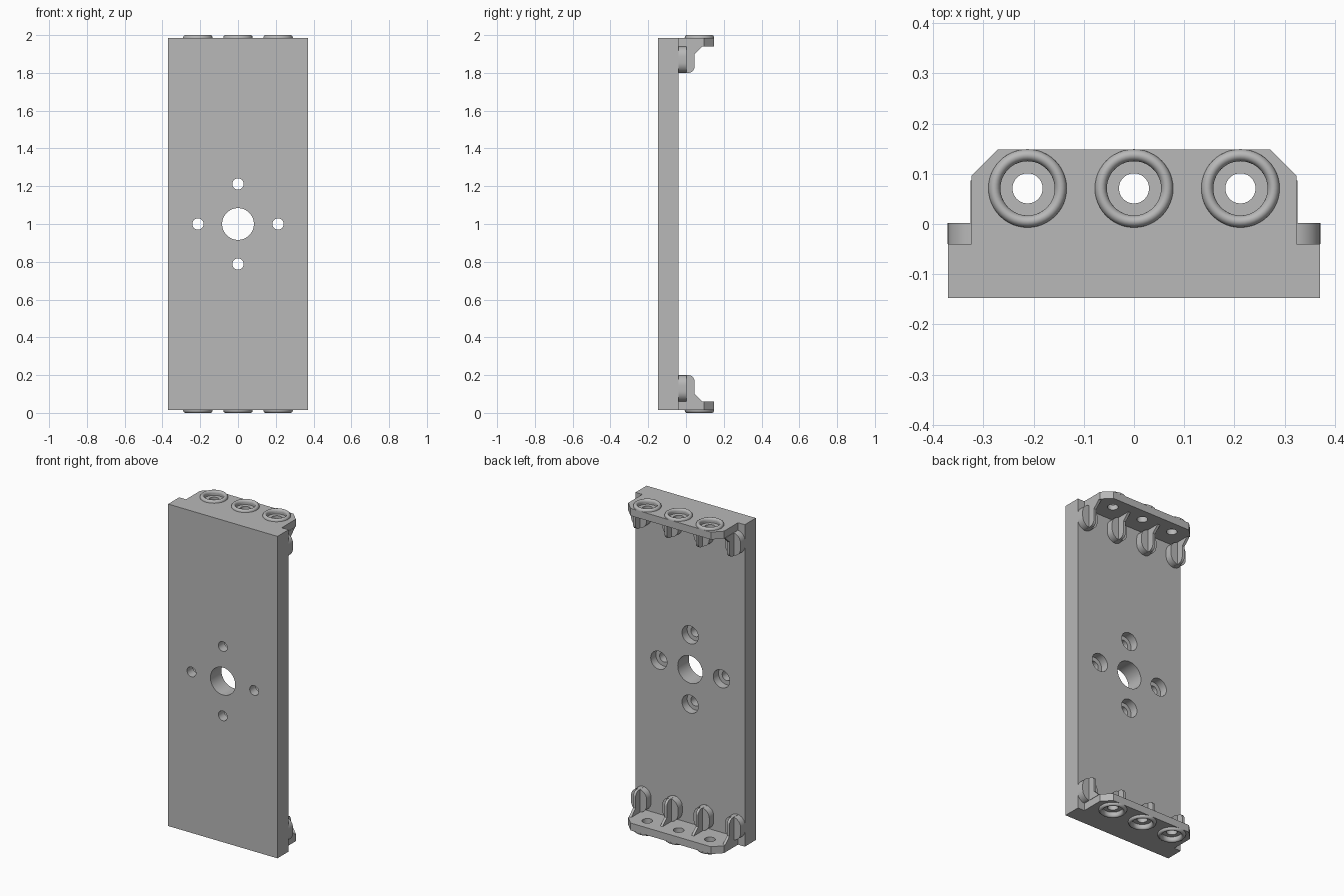
import bpy
import bmesh
import math
from mathutils import Matrix, Vector

if "Cube" in bpy.data.objects:
    bpy.data.objects.remove(bpy.data.objects["Cube"])

grey = bpy.data.materials.new("plain_grey")
grey.use_nodes = True
colour = (0.48, 0.48, 0.48, 1)
grey.diffuse_color = colour
grey.node_tree.nodes["Principled BSDF"].inputs["Base Color"].default_value = colour

PITCH = 0.212          # spacing shared by holes and ribs
END = 0.985            # half height of the plate
HALF_W = 0.37
BACK = -0.04           # rear face of the plate
SHELF = 0.94           # inner face of each flange
ROW_Y = 0.071          # line of the flange holes


def finish(name, bm, matrix=None):
    if matrix:
        bm.transform(matrix)
    bmesh.ops.recalc_face_normals(bm, faces=bm.faces)
    mesh = bpy.data.meshes.new(name)
    bm.to_mesh(mesh)
    bm.free()
    mesh.materials.append(grey)
    ob = bpy.data.objects.new(name, mesh)
    bpy.context.collection.objects.link(ob)
    return ob


def prism(name, outline, depth, matrix=None):
    """Outline points (3D) extruded along a vector."""
    bm = bmesh.new()
    face = bm.faces.new([bm.verts.new(p) for p in outline])
    made = bmesh.ops.extrude_face_region(bm, geom=[face])["geom"]
    bmesh.ops.translate(bm, vec=depth, verts=[v for v in made if isinstance(v, bmesh.types.BMVert)])
    return finish(name, bm, matrix)


def lathe(name, profile, matrix, closed=False, steps=48):
    """Profile (radius, height) turned round z; open ends are capped."""
    bm = bmesh.new()
    rings = [[bm.verts.new((r * math.cos(math.tau * i / steps), r * math.sin(math.tau * i / steps), z))
              for i in range(steps)] for r, z in profile]
    pairs = list(zip(rings, rings[1:] + rings[:1]))
    for low, high in (pairs if closed else pairs[:-1]):
        for i in range(steps):
            j = (i + 1) % steps
            bm.faces.new((low[i], low[j], high[j], high[i]))
    if not closed:
        bm.faces.new(rings[0])
        bm.faces.new(rings[-1])
    return finish(name, bm, matrix)


def cut(target, cutters):
    bpy.context.view_layer.objects.active = target
    for cutter in cutters:
        cutter.hide_render = True
        mod = target.modifiers.new("hole", "BOOLEAN")
        mod.operation, mod.solver, mod.object = "DIFFERENCE", "EXACT", cutter
        bpy.ops.object.modifier_apply(modifier=mod.name)
        bpy.data.objects.remove(cutter)


def smooth(ob):
    bpy.ops.object.select_all(action="DESELECT")
    ob.select_set(True)
    bpy.context.view_layer.objects.active = ob
    bpy.ops.object.shade_smooth_by_angle(angle=math.radians(35))


def arc(cx, cy, r, start, stop, steps):
    return [(cx + r * math.cos(math.radians(start + (stop - start) * i / steps)),
             cy + r * math.sin(math.radians(start + (stop - start) * i / steps))) for i in range(steps + 1)]


parts = []

# Back plate with a large bore and four counterbored holes
front = -0.147
plate = prism("back_plate", [(x, front, z) for x, z in
              ((-HALF_W, -END), (HALF_W, -END), (HALF_W, END), (-HALF_W, END))],
              (0, BACK - front, 0), Matrix.Translation((0, 0, 1)))
toward_back = Matrix.Rotation(-math.pi / 2, 4, "X")
cutters = [lathe("bore_cutter", [(0.084, -0.3), (0.084, 0.1)], Matrix.Translation((0, 0, 1)) @ toward_back)]
for dx, dz in ((1, 0), (-1, 0), (0, 1), (0, -1)):
    place = Matrix.Translation((dx * PITCH, 0, 1 + dz * PITCH)) @ toward_back
    cutters.append(lathe("screw_cutter", [(0.03, -0.3), (0.03, -0.09), (0.055, -0.09), (0.055, 0.1)], place))
cut(plate, cutters)
parts.append(plate)

# Both ends share the same parts, mirrored about mid height
for end, sign in (("top", 1), ("bottom", -1)):
    base = Matrix.Translation((0, 0, 1)) @ Matrix.Diagonal((1, 1, sign, 1))

    # Flange with chamfered corners
    half = [(0.324, BACK), (0.324, 0.096), (0.272, 0.148)]
    outline = half + [(-x, y) for x, y in reversed(half)]
    flange = prism(end + "_flange", [(x, y, SHELF) for x, y in outline], (0, 0, END - SHELF), base)
    cut(flange, [lathe("flange_cutter", [(0.03, 0.8), (0.03, 0.972), (0.054, 0.972), (0.054, 1.1)],
                       base @ Matrix.Translation((k * PITCH, ROW_Y, 0))) for k in (-1, 0, 1)])
    parts.append(flange)

    # Rounded raised collars round the flange holes
    crest = arc(0.066, END, 0.012, 0, 180, 10)
    crest = [(r, END + (z - END) * 1.25) for r, z in crest]
    for k, side in ((-1, "right"), (0, "middle"), (1, "left")):
        parts.append(lathe(f"{end}_{side}_collar", crest, base @ Matrix.Translation((k * PITCH, ROW_Y, 0)), True))

    # Ribs: a slot-shaped pad on the plate and a thin fin bracing the flange
    r = 0.053
    slot = arc(0, SHELF - r, r, 0, 180, 16) + arc(0, 0.8 + r, r, 180, 360, 16)
    fin = [(BACK, 0.8)] + arc(0.013, 0.832, 0.032, -90, 0, 8) + [(0.045, 0.9), (0.087, SHELF), (BACK, SHELF)]
    for n in range(4):
        shift = base @ Matrix.Translation(((n - 1.5) * PITCH, 0, 0))
        parts.append(prism(f"{end}_rib_pad_{n + 1}", [(x, BACK, z) for x, z in slot], (0, 0.042, 0), shift))
        parts.append(prism(f"{end}_rib_fin_{n + 1}", [(-0.008, y, z) for y, z in fin], (0.016, 0, 0), shift))

for part in parts:
    smooth(part)
